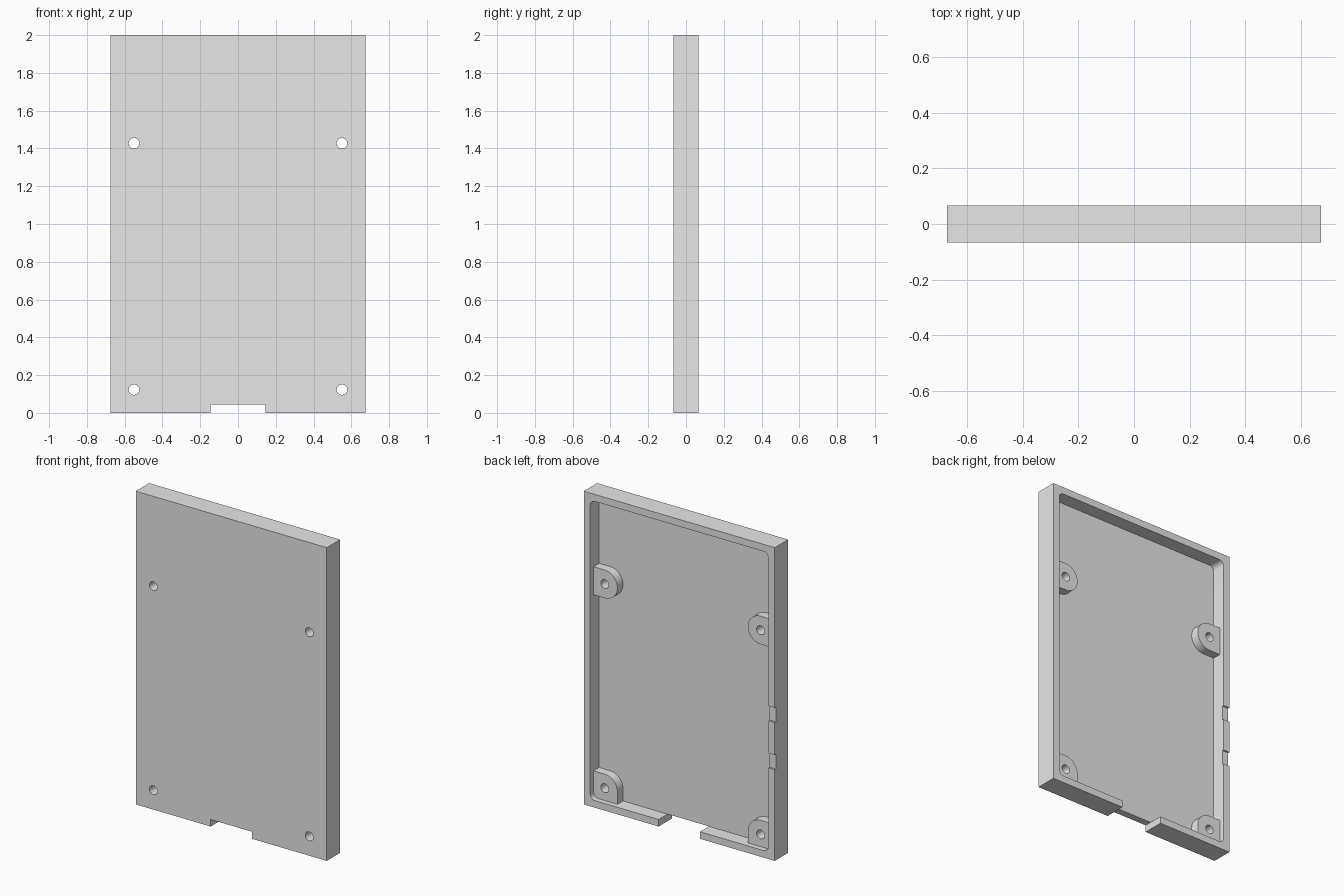
import bpy, bmesh, math

if "Cube" in bpy.data.objects:
    bpy.data.objects.remove(bpy.data.objects["Cube"], do_unlink=True)

U = 2 / 89                        # one design millimetre in scene units
HALF_W, HEIGHT, HALF_D = 30, 89, 3
WALL = 2
HOLE_X, HOLE_LOW, HOLE_HIGH = 24.5, 5.5, 63.5
BOSS_R, BOSS_BACK = 4, 1.5

grey = bpy.data.materials.new("light_grey")
grey.use_nodes = True
grey.diffuse_color = (0.8, 0.8, 0.8, 1)
grey.node_tree.nodes["Principled BSDF"].inputs["Base Color"].default_value = (0.8, 0.8, 0.8, 1)


def prism(name, outline, y0, y1):
    """Extrude an (x, z) outline from y0 to y1."""
    bm = bmesh.new()
    face = bm.faces.new([bm.verts.new((x * U, y0 * U, z * U)) for x, z in outline])
    side = bmesh.ops.extrude_face_region(bm, geom=[face])["geom"]
    moved = [v for v in side if isinstance(v, bmesh.types.BMVert)]
    bmesh.ops.translate(bm, verts=moved, vec=(0, (y1 - y0) * U, 0))
    bmesh.ops.recalc_face_normals(bm, faces=bm.faces)
    mesh = bpy.data.meshes.new(name)
    bm.to_mesh(mesh)
    bm.free()
    mesh.materials.append(grey)
    obj = bpy.data.objects.new(name, mesh)
    bpy.context.collection.objects.link(obj)
    return obj


def rect(x0, x1, z0, z1):
    return [(x0, z0), (x1, z0), (x1, z1), (x0, z1)]


def arc(cx, cz, r, start, end, steps):
    angles = [math.radians(start + (end - start) * i / steps) for i in range(steps + 1)]
    return [(cx + r * math.cos(a), cz + r * math.sin(a)) for a in angles]


def combine(target, tool, operation):
    mod = target.modifiers.new("combine", 'BOOLEAN')
    mod.operation, mod.object, mod.solver = operation, tool, 'EXACT'
    bpy.context.view_layer.objects.active = target
    bpy.ops.object.modifier_apply(modifier=mod.name)
    bpy.data.objects.remove(tool, do_unlink=True)


# Outer block
case = prism("case_shell", rect(-HALF_W, HALF_W, 0, HEIGHT), -HALF_D, HALF_D)

# Open cavity with rounded corners
r = 1.5
cx, low, high = HALF_W - WALL - r, WALL + r, HEIGHT - WALL - r
cavity = (arc(cx, low, r, -90, 0, 8) + arc(cx, high, r, 0, 90, 8)
          + arc(-cx, high, r, 90, 180, 8) + arc(-cx, low, r, 180, 270, 8))
combine(case, prism("cavity_cutter", cavity, -HALF_D + WALL, HALF_D + 1), 'DIFFERENCE')

# Screw bosses, grown out of the side walls and bottom corners
for s in (-1, 1):
    edge = HALF_W - WALL / 2
    upper = arc(-HOLE_X, HOLE_HIGH, BOSS_R, -90, 90, 24)
    upper += [(-edge, HOLE_HIGH + BOSS_R), (-edge, HOLE_HIGH - BOSS_R)]
    lower = arc(-HOLE_X, HOLE_LOW, BOSS_R, 0, 90, 12)
    lower += [(-edge, HOLE_LOW + BOSS_R), (-edge, WALL / 2), (BOSS_R - HOLE_X, WALL / 2)]
    for outline in (upper, lower):
        outline = [(s * x, z) for x, z in outline]
        combine(case, prism("boss", outline, -HALF_D + WALL / 2, BOSS_BACK), 'UNION')

# Screw holes through floor and bosses
for x in (-HOLE_X, HOLE_X):
    for z in (HOLE_LOW, HOLE_HIGH):
        circle = arc(x, z, 1.25, 0, 360, 32)[:-1]
        combine(case, prism("hole_cutter", circle, -HALF_D - 1, HALF_D + 1), 'DIFFERENCE')

# Bottom opening
combine(case, prism("bottom_cutter", rect(-6.5, 6.5, -1, WALL), -HALF_D - 1, HALF_D + 1), 'DIFFERENCE')

# Two shallow port recesses in the rim of the right wall
for z in (28, 41.4):
    recess = rect(-HALF_W - 1, -HALF_W + WALL + 1, z - 2.1, z + 2.1)
    combine(case, prism("recess_cutter", recess, HALF_D - 0.5, HALF_D + 1), 'DIFFERENCE')

# Smooth round surfaces, crisp edges
bpy.ops.object.select_all(action='DESELECT')
case.select_set(True)
bpy.context.view_layer.objects.active = case
bpy.ops.object.shade_smooth_by_angle(angle=math.radians(30))
